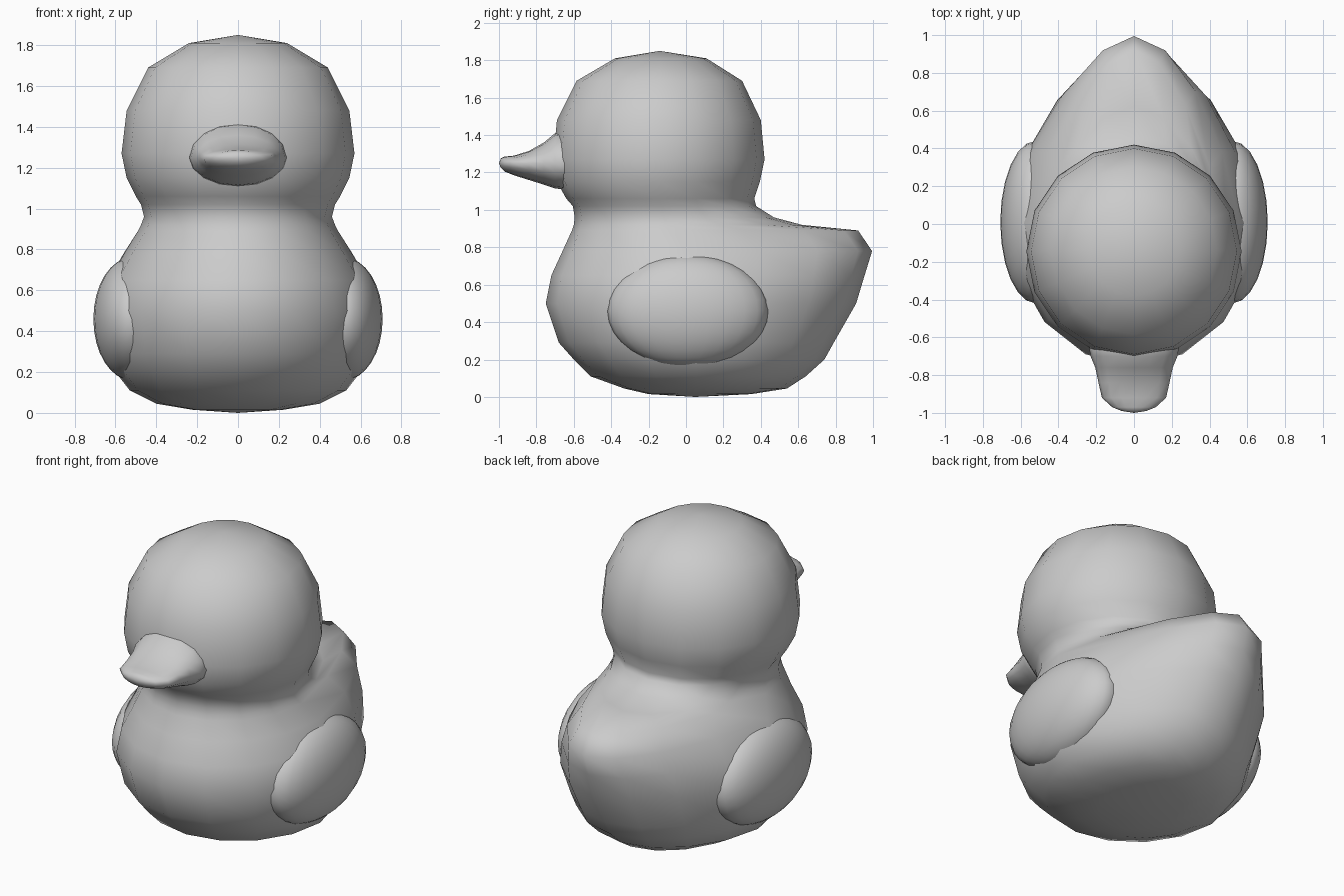
import bpy, bmesh
from math import sin, cos, pi
from mathutils import Matrix

if "Cube" in bpy.data.objects:
    bpy.data.objects.remove(bpy.data.objects["Cube"])


def finish(name, bm):
    bmesh.ops.recalc_face_normals(bm, faces=bm.faces)
    mesh = bpy.data.meshes.new(name)
    bm.to_mesh(mesh)
    bm.free()
    mesh.shade_smooth()
    obj = bpy.data.objects.new(name, mesh)
    bpy.context.collection.objects.link(obj)
    return obj


def loft(name, rings, start, end):
    """Skin a list of equal-length rings and close the ends with a fan."""
    bm = bmesh.new()
    loops = [[bm.verts.new(p) for p in ring] for ring in rings]
    n = len(loops[0])
    for a, b in zip(loops, loops[1:]):
        for i in range(n):
            bm.faces.new((a[i], a[(i + 1) % n], b[(i + 1) % n], b[i]))
    for tip, ring in ((start, loops[0]), (end, loops[-1])):
        v = bm.verts.new(tip)
        for i in range(n):
            bm.faces.new((ring[i], ring[(i + 1) % n], v))
    return finish(name, bm)


def teardrop(z, front, back, width, yc, pinch, n=16):
    """Horizontal slice: round towards the breast, pinched towards the tail."""
    pts = []
    for i in range(n):
        c, s = cos(2 * pi * i / n), sin(2 * pi * i / n)
        y = yc + c * ((back - yc) if c > 0 else (yc - front))
        pts.append((width * s * (1 - pinch * max(c, 0)), y, z))
    return pts


def beak_ring(y, top, bottom, width, zc=1.25, n=16):
    pts = []
    for i in range(n):
        c, s = cos(2 * pi * i / n), sin(2 * pi * i / n)
        pts.append((width * c, y, zc + s * ((top - zc) if s > 0 else (zc - bottom))))
    return pts


# Body, tail, neck and head in one skin: z, front, back, half width, centre y, pinch
slices = [
    (0.015, -0.20, 0.35, 0.22, 0.05, 0),
    (0.045, -0.33, 0.54, 0.40, 0.05, 0.05),
    (0.11, -0.51, 0.64, 0.53, 0.05, 0.1),
    (0.20, -0.60, 0.74, 0.60, 0.05, 0.15),
    (0.29, -0.68, 0.79, 0.64, 0.04, 0.18),
    (0.50, -0.75, 0.91, 0.67, 0.04, 0.2),
    (0.65, -0.72, 0.955, 0.635, 0.02, 0.22),
    (0.78, -0.66, 0.995, 0.56, 0.0, 0.25),
    (0.89, -0.61, 0.92, 0.49, -0.08, 0.3),
    (0.92, -0.60, 0.62, 0.475, -0.10, 0.15),
    (0.96, -0.595, 0.47, 0.46, -0.12, 0.05),
    (1.02, -0.605, 0.375, 0.475, -0.13, 0),
    (1.06, -0.64, 0.365, 0.50, -0.14, 0),
    (1.15, -0.69, 0.395, 0.545, -0.145, 0),
    (1.27, -0.71, 0.42, 0.57, -0.145, 0),
    (1.48, -0.69, 0.40, 0.545, -0.145, 0),
    (1.69, -0.585, 0.30, 0.44, -0.14, 0),
    (1.81, -0.38, 0.11, 0.24, -0.14, 0),
]
loft("body_and_head", [teardrop(*s) for s in slices], (0, 0.05, 0), (0, -0.14, 1.85))

# Beak: y, top, bottom, half width
beak = [
    (-0.58, 1.43, 1.10, 0.25), (-0.70, 1.41, 1.115, 0.23),
    (-0.76, 1.36, 1.135, 0.205), (-0.84, 1.315, 1.16, 0.188),
    (-0.92, 1.29, 1.185, 0.17), (-0.97, 1.285, 1.205, 0.115),
    (-0.99, 1.275, 1.225, 0.065),
]
loft("beak", [beak_ring(*b) for b in beak], (0, -0.55, 1.26), (0, -1.0, 1.25))

# Wings: shallow mirrored bulges on the flanks
bm = bmesh.new()
bmesh.ops.create_uvsphere(
    bm, u_segments=24, v_segments=16, radius=1,
    matrix=Matrix.Translation((0.52, 0.01, 0.46))
    @ Matrix.Diagonal((0.188, 0.43, 0.30, 1)))
wings = finish("wings", bm)
wings.modifiers.new("mirror", "MIRROR")
